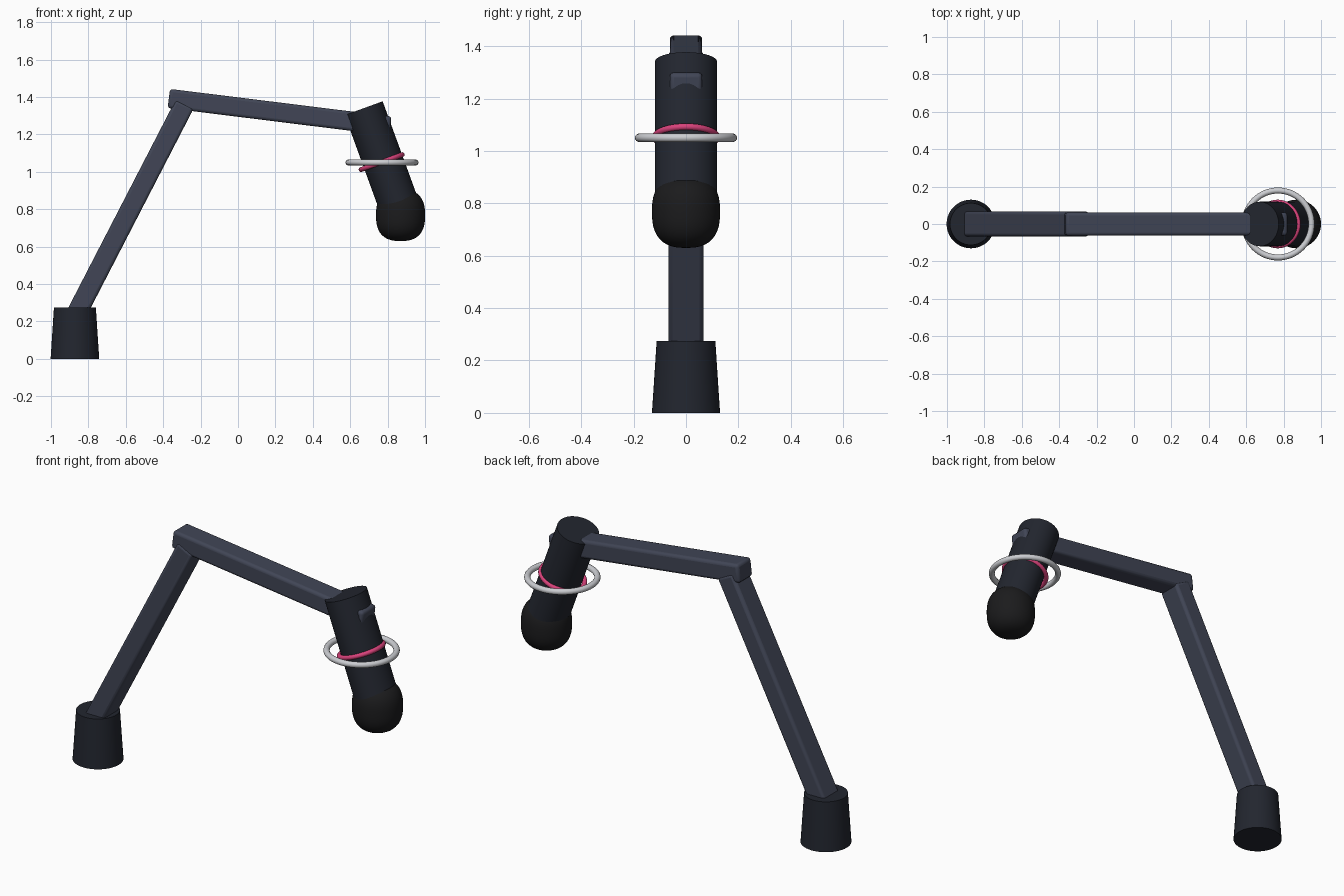
import bpy, bmesh, math
from mathutils import Vector

if "Cube" in bpy.data.objects:
    bpy.data.objects.remove(bpy.data.objects["Cube"])


def material(name, rgb):
    m = bpy.data.materials.new(name)
    m.diffuse_color = (*rgb, 1)
    m.use_nodes = True
    m.node_tree.nodes["Principled BSDF"].inputs["Base Color"].default_value = m.diffuse_color
    return m


DARK = material("dark_shell", (0.016, 0.019, 0.028))
SLATE = material("slate_arm", (0.052, 0.060, 0.092))
FOAM = material("black_foam", (0.011, 0.011, 0.012))
PINK = material("pink_band", (0.70, 0.055, 0.20))
SILVER = material("silver", (0.60, 0.61, 0.64))
TILT = math.radians(-20)


def finish(name, mat, angle=35):
    ob = bpy.context.object
    ob.name = name
    ob.data.materials.append(mat)
    bpy.ops.object.shade_smooth_by_angle(angle=math.radians(angle))
    return ob


def bar(name, start, end, width, thick):
    """Softly bevelled box between two points in the xz plane."""
    a, b = Vector((start[0], 0, start[1])), Vector((end[0], 0, end[1]))
    d = b - a
    bpy.ops.mesh.primitive_cube_add(size=1, location=(a + b) / 2,
                                    rotation=(0, math.atan2(d.x, d.z), 0))
    ob = bpy.context.object
    ob.scale = (thick, width, d.length)
    bpy.ops.object.transform_apply(location=False, rotation=False, scale=True)
    finish(name, SLATE)
    mod = ob.modifiers.new("soft_edges", 'BEVEL')
    mod.width, mod.segments = 0.016, 3
    return ob


def ring(name, mat, loc, tilt, major, minor):
    bpy.ops.mesh.primitive_torus_add(location=loc, rotation=(0, tilt, 0),
                                     major_radius=major, minor_radius=minor,
                                     major_segments=64, minor_segments=14)
    finish(name, mat, 60)


# tapered foot
bpy.ops.mesh.primitive_cone_add(vertices=48, radius1=0.13, radius2=0.112,
                                depth=0.275, location=(-0.872, 0, 0.1375))
finish("base", DARK)

# two arm segments; the upper one runs through the body
bar("lower_arm", (-0.885, 0.20), (-0.285, 1.362), 0.134, 0.107)
bar("upper_arm", (-0.37, 1.392), (0.815, 1.245), 0.124, 0.103)

# tilted body tube, slightly oval
top = Vector((0.672, 0, 1.34))
axis = Vector((math.sin(-TILT), 0, -math.cos(TILT)))
length = 0.56
bpy.ops.mesh.primitive_cylinder_add(vertices=48, radius=1, depth=length,
                                    location=top + axis * length / 2,
                                    rotation=(0, TILT, 0))
bpy.context.object.scale = (0.108, 0.119, 1)
bpy.ops.object.transform_apply(location=False, rotation=False, scale=True)
finish("microphone_body", DARK)

# bands around the body
ring("pink_band", PINK, (0.768, 0, 1.052), TILT, 0.117, 0.013)
ring("shock_ring", SILVER, (0.77, 0, 1.05), 0, 0.179, 0.016)

# foam head: slightly squared-off ball
bpy.ops.mesh.primitive_uv_sphere_add(segments=48, ring_count=24, radius=1,
                                     location=(0.869, 0, 0.768))
head = bpy.context.object
for v in head.data.vertices:
    r, z = math.hypot(v.co.x, v.co.y), abs(v.co.z)
    v.co /= (r ** 2.6 + z ** 2.6) ** (1 / 2.6)
head.scale = (0.131, 0.13, 0.138)
bpy.ops.object.transform_apply(location=False, rotation=False, scale=True)
finish("foam_head", FOAM, 60)
